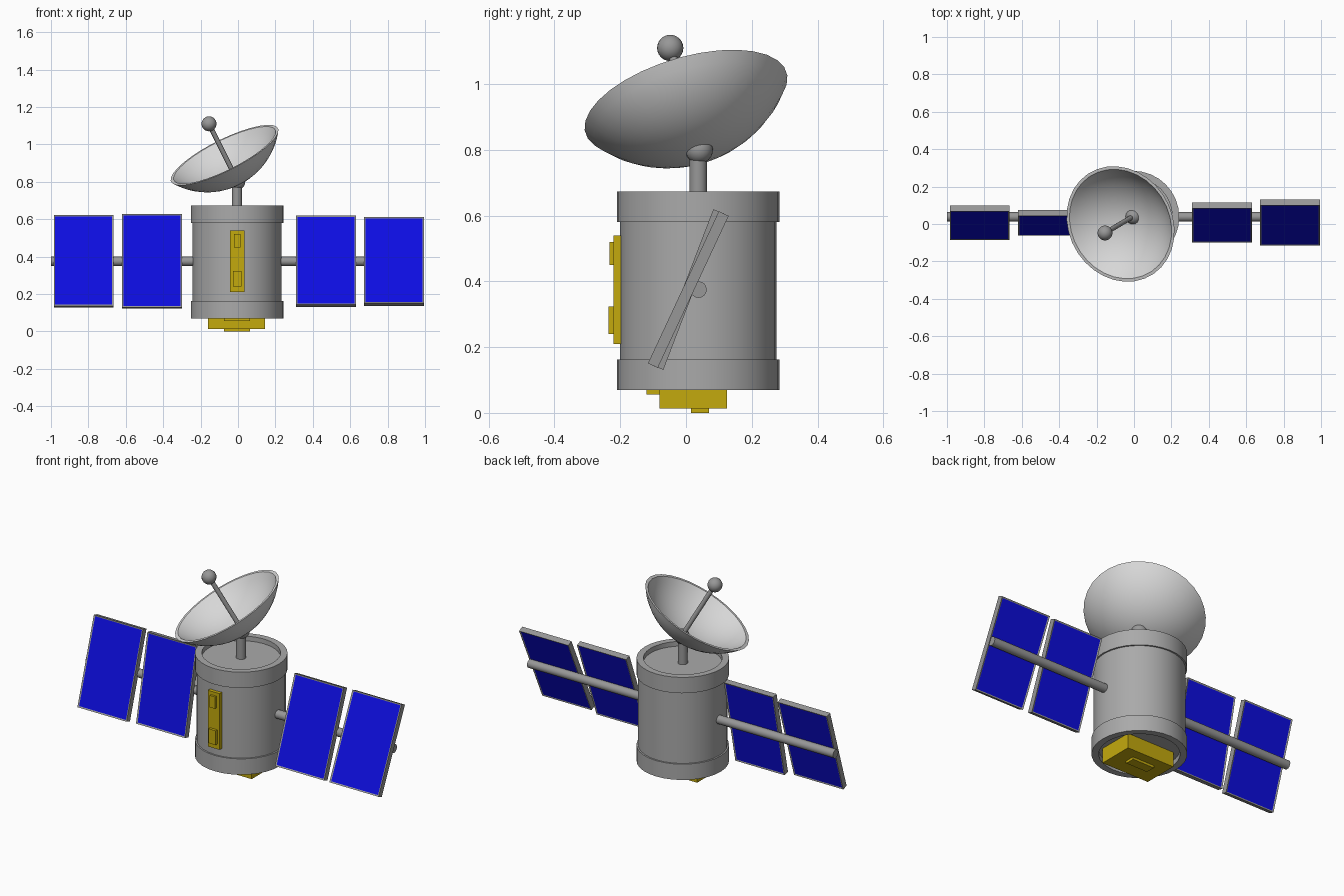
import bpy
import bmesh
from math import asin, sin, cos, radians
from mathutils import Vector, Matrix

if "Cube" in bpy.data.objects:
    bpy.data.objects.remove(bpy.data.objects["Cube"], do_unlink=True)


def material(name, rgb):
    m = bpy.data.materials.new(name)
    m.use_nodes = True
    m.diffuse_color = (*rgb, 1)
    m.node_tree.nodes["Principled BSDF"].inputs["Base Color"].default_value = (*rgb, 1)
    return m


HULL = material("hull grey", (0.40, 0.40, 0.40))
METAL = material("strut grey", (0.31, 0.31, 0.31))
WHITE = material("dish light grey", (0.68, 0.68, 0.68))
BLUE = material("solar blue", (0.004, 0.004, 0.75))
GOLD = material("gold", (0.55, 0.40, 0.004))

CX, CY = -0.005, 0.037      # axis of the body
ROD_Z = 0.375


def finish(name, bm, mats, smooth=True):
    bmesh.ops.recalc_face_normals(bm, faces=bm.faces[:])
    me = bpy.data.meshes.new(name)
    bm.to_mesh(me)
    bm.free()
    for m in mats:
        me.materials.append(m)
    ob = bpy.data.objects.new(name, me)
    bpy.context.collection.objects.link(ob)
    if smooth:
        bpy.ops.object.select_all(action='DESELECT')
        ob.select_set(True)
        bpy.context.view_layer.objects.active = ob
        bpy.ops.object.shade_smooth_by_angle(angle=radians(35))
    return ob


def lathe(name, profile, mat, matrix, closed=False, steps=32):
    """Spin a (radius, height) profile around z, then place it."""
    bm = bmesh.new()
    vs = [bm.verts.new((r, 0, z)) for r, z in profile]
    pairs = list(zip(vs, vs[1:])) + ([(vs[-1], vs[0])] if closed else [])
    edges = [bm.edges.new(p) for p in pairs]
    bmesh.ops.spin(bm, geom=vs + edges, cent=(0, 0, 0), axis=(0, 0, 1),
                   angle=radians(360), steps=steps, use_duplicate=False)
    bmesh.ops.remove_doubles(bm, verts=bm.verts[:], dist=1e-4)
    bm.transform(matrix)
    return finish(name, bm, [mat])


def box(name, lo, hi, mat):
    lo, hi = Vector(lo), Vector(hi)
    bm = bmesh.new()
    bmesh.ops.create_cube(bm, size=1, matrix=Matrix.Translation((lo + hi) / 2)
                          @ Matrix.Diagonal((*(hi - lo), 1)))
    return finish(name, bm, [mat], smooth=False)


def tube(name, a, b, radius, mat, sides=16):
    a, b = Vector(a), Vector(b)
    bm = bmesh.new()
    rot = (b - a).to_track_quat('Z', 'Y').to_matrix().to_4x4()
    bmesh.ops.create_cone(bm, cap_ends=True, segments=sides, radius1=radius, radius2=radius,
                          depth=(b - a).length, matrix=Matrix.Translation((a + b) / 2) @ rot)
    return finish(name, bm, [mat])


def ball(name, centre, radius, mat):
    bm = bmesh.new()
    bmesh.ops.create_uvsphere(bm, u_segments=20, v_segments=12, radius=radius,
                              matrix=Matrix.Translation(centre))
    return finish(name, bm, [mat])


# Body drum with a rim ring at each end, leaving shallow recesses
axis = Matrix.Translation((CX, CY, 0))
lathe("body_drum", [(0, 0.10), (0.238, 0.10), (0.238, 0.645), (0, 0.645)], HULL, axis)
for name, z0, z1 in (("lower_ring", 0.07, 0.163), ("upper_ring", 0.58, 0.673)):
    lathe(name, [(0.21, z0), (0.247, z0), (0.247, z1), (0.21, z1)], HULL, axis, closed=True)

# Instrument box on the front with two raised blocks
box("front_instrument", (-0.042, -0.22, 0.21), (0.034, -0.18, 0.54), GOLD)
box("front_upper_block", (-0.022, -0.232, 0.45), (0.013, -0.21, 0.52), GOLD)
box("front_lower_block", (-0.027, -0.236, 0.24), (0.02, -0.21, 0.324), GOLD)

# Instrument box underneath
box("base_instrument", (-0.16, -0.08, 0.014), (0.145, 0.125, 0.11), GOLD)
box("base_side_block", (-0.075, -0.12, 0.056), (0.065, -0.07, 0.11), GOLD)
box("base_lower_block", (-0.075, 0.015, 0), (0.065, 0.07, 0.03), GOLD)

# Cross rod that carries the solar panels
tube("panel_rod", (-1, 0.038, ROD_Z), (0.99, 0.038, ROD_Z), 0.025, METAL)


def solar_panel(name, x, tilt):
    """Framed panel with a blue inset on front and back."""
    bm = bmesh.new()
    bmesh.ops.create_cube(bm, size=1, matrix=Matrix.Diagonal((0.32, 0.033, 0.51, 1)))
    bm.normal_update()
    sides = [f for f in bm.faces if abs(f.normal.y) > 0.9]
    for f in sides:
        bmesh.ops.inset_individual(bm, faces=[f], thickness=0.011, depth=-0.003)
        f.material_index = 1
    bm.transform(Matrix.Translation((x, 0.007, ROD_Z)) @ Matrix.Rotation(-radians(tilt), 4, 'X'))
    finish(name, bm, [METAL, BLUE], smooth=False)


for name, x, tilt in (("right_outer_panel", -0.825, 17.5), ("right_inner_panel", -0.46, 12),
                      ("left_inner_panel", 0.47, 21), ("left_outer_panel", 0.835, 25)):
    solar_panel(name, x, tilt)

# Mast and hub
tube("mast", (CX, CY, 0.63), (CX, CY, 0.80), 0.027, METAL)
ball("dish_hub", (-0.003, 0.04, 0.80), 0.042, METAL)


def cap_arc(radius, depth, n=10):
    """Spherical cap profile from the centre out to the rim."""
    big = (radius ** 2 + depth ** 2) / (2 * depth)
    end = asin(radius / big)
    return [(big * sin(end * i / n), big * (1 - cos(end * i / n)) - depth) for i in range(n + 1)]


# Tilted dish shell, feed strut and feed ball
aim = Vector((-0.432, -0.262, 0.864)).normalized()
rim = Vector((-0.072, 0, 0.943))
tilt = Matrix.Translation(rim) @ Vector((0, 0, 1)).rotation_difference(aim).to_matrix().to_4x4()
lathe("dish", cap_arc(0.32, 0.17) + cap_arc(0.303, 0.15)[::-1], WHITE, tilt)
feed = Vector((-0.155, -0.048, 1.11))
tube("feed_strut", rim - aim * 0.15, feed, 0.013, METAL, sides=12)
ball("feed_ball", feed, 0.04, METAL)
